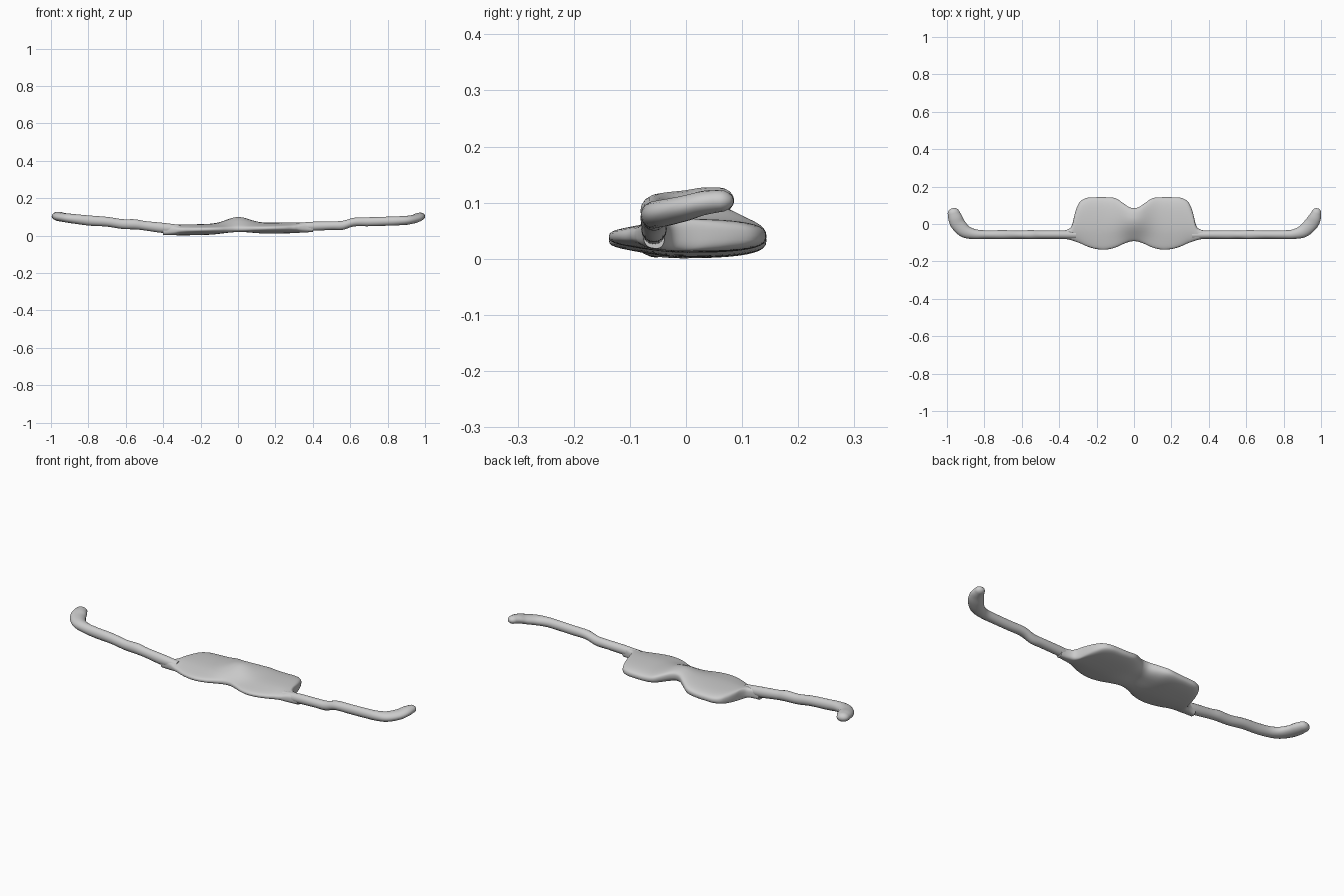
import bpy, bmesh, math
from mathutils import Vector

cube = bpy.data.objects.get("Cube")
if cube:
    bpy.data.objects.remove(cube, do_unlink=True)

grey = bpy.data.materials.new("plain grey")
grey.use_nodes = True
COLOUR = (0.6, 0.6, 0.6, 1)
grey.diffuse_color = COLOUR
grey.node_tree.nodes["Principled BSDF"].inputs["Base Color"].default_value = COLOUR


def spline(points, steps):
    """Catmull-Rom resampling of a list of equal-length tuples."""
    pts = [points[0]] + list(points) + [points[-1]]
    out = []
    for i in range(1, len(pts) - 2):
        for s in range(steps):
            t = s / steps
            out.append([0.5 * (2 * b + (c - a) * t + (2 * a - 5 * b + 4 * c - d) * t * t
                               + (3 * b - a - 3 * c + d) * t ** 3)
                        for a, b, c, d in zip(*pts[i - 1:i + 3])])
    out.append(list(points[-1]))
    return out


def loft(name, rings):
    """Skin a list of closed rings and cap both ends."""
    bm = bmesh.new()
    loops = [[bm.verts.new(p) for p in ring] for ring in rings]
    n = len(loops[0])
    for a, b in zip(loops, loops[1:]):
        for i in range(n):
            bm.faces.new((a[i], a[(i + 1) % n], b[(i + 1) % n], b[i]))
    bm.faces.new(loops[0])
    bm.faces.new(loops[-1])
    bmesh.ops.recalc_face_normals(bm, faces=bm.faces)
    mesh = bpy.data.meshes.new(name)
    bm.to_mesh(mesh)
    bm.free()
    mesh.materials.append(grey)
    obj = bpy.data.objects.new(name, mesh)
    bpy.context.collection.objects.link(obj)
    bpy.ops.object.select_all(action="DESELECT")
    obj.select_set(True)
    bpy.context.view_layer.objects.active = obj
    bpy.ops.object.shade_smooth_by_angle(angle=math.radians(50))
    return obj


def power(v, e):
    return math.copysign(abs(v) ** e, v)


def smoothstep(a, b, v):
    t = min(1, max(0, (v - a) / (b - a)))
    return t * t * (3 - 2 * t)


# Two-lobed pad: x, front edge, back edge on one side, mirrored to the other
half = [(0, -0.092, 0.085), (0.025, -0.095, 0.09), (0.06, -0.108, 0.113),
        (0.1, -0.126, 0.138), (0.15, -0.137, 0.143), (0.2, -0.134, 0.143),
        (0.25, -0.12, 0.14), (0.285, -0.104, 0.123), (0.305, -0.097, 0.09),
        (0.318, -0.092, 0.05), (0.328, -0.089, 0.005), (0.342, -0.085, -0.022),
        (0.37, -0.079, -0.034), (0.4, -0.076, -0.038)]
outline = [(-x, f, b) for x, f, b in reversed(half[1:])] + half
rings = []
for x, front, back in spline(outline, 4):
    mid, width = (front + back) / 2, (back - front) / 2
    ring = []
    for i in range(40):
        a = math.tau * i / 40
        y = mid + width * power(math.cos(a), 0.75)
        thick = 0.02 + 0.009 * smoothstep(-0.13, 0.0, y)
        z = 0.036 + 0.02 * x + thick * power(math.sin(a), 0.7)
        # raised bridge between the lobes, arched underneath at the back
        lift = 0.035 * math.exp(-(x / 0.085) ** 2) * smoothstep(-0.1, 0.03, y)
        z += lift * (1 if math.sin(a) > 0 else 0.6 + 0.4 * (1 + math.sin(a)))
        ring.append((x, y, z))
    rings.append(ring)
loft("pad", rings)


def arm(name, path):
    """Tube along a path of (x, y, z, half width, half height) with a rounded tip."""
    pts = spline(path, 6)
    rings = []
    for i, (x, y, z, w, h) in enumerate(pts):
        p, q = pts[max(0, i - 1)], pts[min(len(pts) - 1, i + 1)]
        side = Vector((p[1] - q[1], q[0] - p[0], 0)).normalized()
        rings.append([Vector((x, y, z)) + side * w * math.cos(math.tau * k / 16)
                      + Vector((0, 0, h * math.sin(math.tau * k / 16))) for k in range(16)])
    # tip dome
    x, y, z, w, h = pts[-1]
    ahead = Vector((x - pts[-2][0], y - pts[-2][1], 0)).normalized()
    centre = Vector((x, y, z))
    for d in (0.35, 0.65, 0.88, 0.98):
        s = math.sqrt(1 - d * d)
        rings.append([centre + (v - centre) * s + ahead * 0.026 * d for v in rings[len(path) * 6 - 6]])
    loft(name, rings)


# Side arms, uneven along their length and hooked backwards at the tips
arm("right_arm", [
    (-0.31, -0.058, 0.035, 0.022, 0.022), (-0.4, -0.057, 0.041, 0.023, 0.027),
    (-0.5, -0.057, 0.053, 0.022, 0.025), (-0.55, -0.057, 0.06, 0.024, 0.027),
    (-0.62, -0.057, 0.062, 0.022, 0.026), (-0.7, -0.057, 0.074, 0.024, 0.026),
    (-0.79, -0.057, 0.08, 0.023, 0.027), (-0.855, -0.054, 0.087, 0.027, 0.026),
    (-0.905, -0.038, 0.093, 0.035, 0.025), (-0.94, -0.002, 0.098, 0.039, 0.024),
    (-0.955, 0.03, 0.102, 0.038, 0.025), (-0.965, 0.059, 0.104, 0.032, 0.023)])
arm("left_arm", [
    (0.31, -0.058, 0.045, 0.022, 0.022), (0.4, -0.057, 0.05, 0.022, 0.024),
    (0.5, -0.057, 0.053, 0.023, 0.023), (0.56, -0.057, 0.055, 0.022, 0.024),
    (0.62, -0.057, 0.072, 0.024, 0.023), (0.7, -0.057, 0.074, 0.022, 0.024),
    (0.8, -0.057, 0.077, 0.023, 0.024), (0.855, -0.054, 0.079, 0.026, 0.024),
    (0.905, -0.038, 0.082, 0.034, 0.024), (0.945, -0.002, 0.09, 0.037, 0.023),
    (0.965, 0.03, 0.099, 0.034, 0.022), (0.975, 0.059, 0.103, 0.026, 0.02)])
